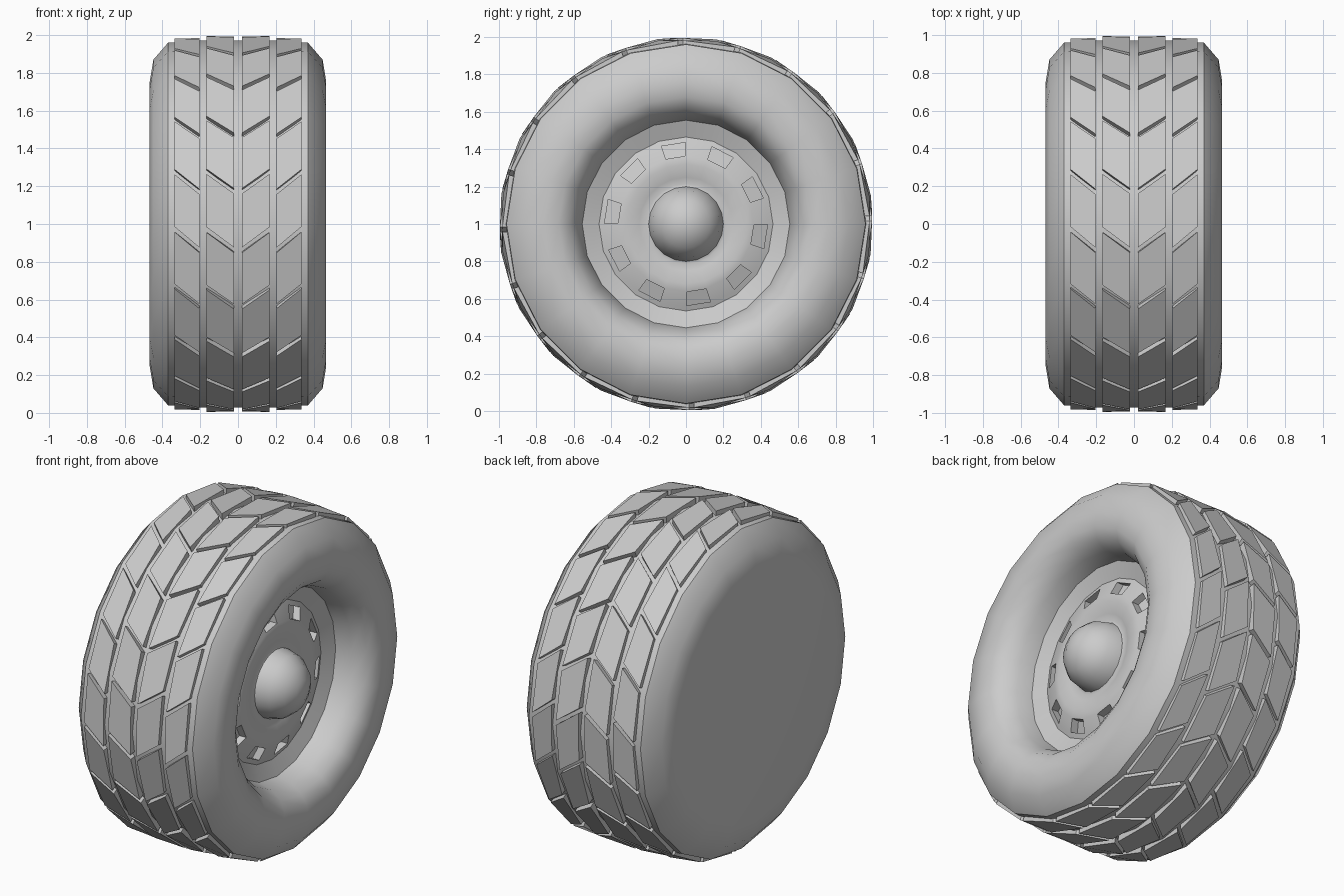
import bpy, bmesh
from math import sin, cos, radians

if "Cube" in bpy.data.objects:
    bpy.data.objects.remove(bpy.data.objects["Cube"])

SIDES = 20  # polygon count around the axle, also the number of tread rows


def point(x, r, deg):
    # axle runs along x through z = 1; angle 0 faces the front, 90 is up
    a = radians(deg)
    return (x, -r * cos(a), 1 + r * sin(a))


def lathe(bm, profile):
    """Revolve (x, radius) points around the axle; returns bands of quads."""
    rings = []
    for x, r in profile:
        if r == 0:
            rings.append([bm.verts.new((x, 0, 1))] * SIDES)
        else:
            rings.append([bm.verts.new(point(x, r, i * 360 / SIDES)) for i in range(SIDES)])
    bands = []
    for a, b in zip(rings, rings[1:]):
        band = []
        for i in range(SIDES):
            j = (i + 1) % SIDES
            band.append(bm.faces.new(list(dict.fromkeys((a[i], b[i], b[j], a[j])))))
        bands.append(band)
    return rings, bands


def finish(bm, name, angle):
    bm.normal_update()
    me = bpy.data.meshes.new(name)
    bm.to_mesh(me)
    bm.free()
    ob = bpy.data.objects.new(name, me)
    bpy.context.collection.objects.link(ob)
    bpy.ops.object.select_all(action='DESELECT')
    ob.select_set(True)
    bpy.context.view_layer.objects.active = ob
    bpy.ops.object.shade_smooth_by_angle(angle=radians(angle))
    return ob


# Tyre carcass: flat closed inner side, rounded outer sidewall dipping to the rim
bm = bmesh.new()
rings, _ = lathe(bm, [(-.468, .75), (-.448, .87), (-.37, .96), (-.19, .972), (.19, .972),
                      (.37, .96), (.448, .87), (.466, .76), (.458, .68),
                      (.42, .62), (.35, .575), (.26, .555)])
bm.faces.new(rings[0])
bmesh.ops.recalc_face_normals(bm, faces=bm.faces)
finish(bm, "tyre", 42)

# Wheel rim with domed hub; every other face of one band becomes a pocket
bm = bmesh.new()
dome = [(.25 + .19 * sin(radians(t)), .2 * cos(radians(t))) for t in (0, 25, 50, 72)]
_, bands = lathe(bm, [(.26, .555), (.225, .465), (.235, .44), (.265, .36), (.27, .32),
                      (.255, .25), (.245, .215)] + dome + [(.44, 0)])
bmesh.ops.recalc_face_normals(bm, faces=bm.faces)
if bands[0][0].normal.x < 0:
    bmesh.ops.reverse_faces(bm, faces=bm.faces)
pockets = [f for i, f in enumerate(bands[2]) if i % 2 == 0]
# choose the parity that puts a pocket just left of the top (y < 0)
if not any(-.1 < f.calc_center_median().y < 0 and f.calc_center_median().z > 1.2 for f in pockets):
    pockets = bands[2][1::2]
bm.normal_update()
bmesh.ops.inset_individual(bm, faces=pockets, thickness=.006)
walls = bmesh.ops.extrude_discrete_faces(bm, faces=pockets)["faces"]
for f in walls:
    bmesh.ops.translate(bm, verts=f.verts, vec=(-.045, 0, 0))
finish(bm, "rim", 40)

# Tread: four columns of slanted blocks, mirrored about the middle
bm = bmesh.new()
STEP = 360 / SIDES
GAP, SLANT, START = .8, 6.3, -1.7
for side in (-1, 1):
    for (x_out, r_out), (x_in, r_in) in (((.335, .982), (.205, .992)),
                                         ((.168, .995), (.02, 1.0))):
        for row in range(SIDES):
            lo = START + row * STEP + GAP
            hi = lo + STEP - 2 * GAP
            corners = ((x_out, r_out, lo), (x_in, r_in, lo - SLANT),
                       (x_in, r_in, hi - SLANT), (x_out, r_out, hi))
            top = [bm.verts.new(point(side * x, r, a)) for x, r, a in corners]
            low = [bm.verts.new(point(side * x, .945, a)) for x, r, a in corners]
            bm.faces.new(top)
            for i in range(4):
                j = (i + 1) % 4
                bm.faces.new((top[j], top[i], low[i], low[j]))
bmesh.ops.recalc_face_normals(bm, faces=bm.faces)
# make sure the block tops face outwards
bm.normal_update()
for f in bm.faces:
    c = f.calc_center_median()
    if f.normal.y * c.y + f.normal.z * (c.z - 1) < -.5:
        f.normal_flip()
finish(bm, "tread_blocks", 40)
